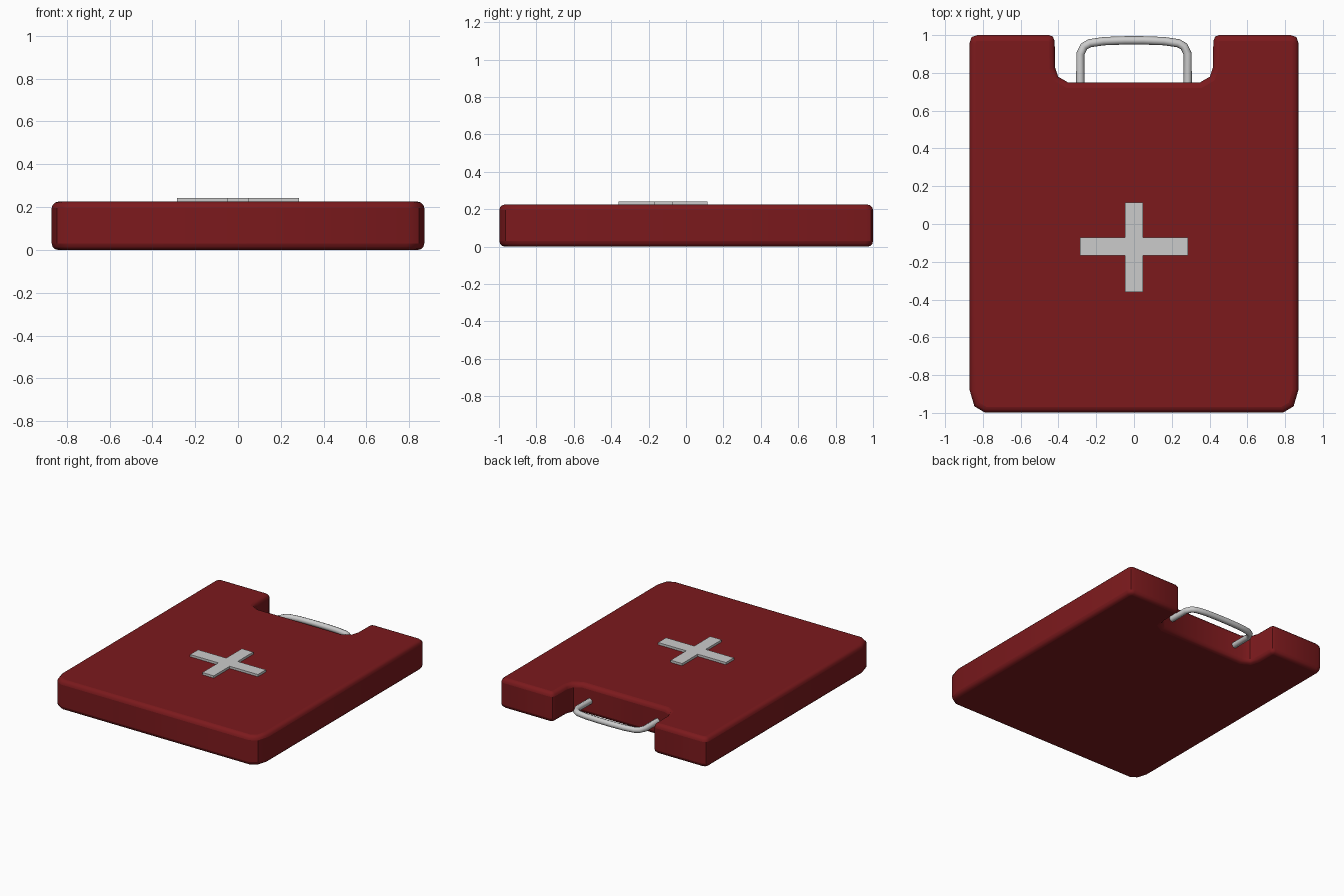
import bpy, bmesh, math
from mathutils import Vector

if "Cube" in bpy.data.objects:
    bpy.data.objects.remove(bpy.data.objects["Cube"])


def prism(name, outline, z0, z1):
    """Extrude a flat outline (counter-clockwise) between two heights."""
    bm = bmesh.new()
    face = bm.faces.new([bm.verts.new((x, y, z0)) for x, y in outline])
    ext = bmesh.ops.extrude_face_region(bm, geom=[face])
    verts = [g for g in ext["geom"] if isinstance(g, bmesh.types.BMVert)]
    bmesh.ops.translate(bm, verts=verts, vec=(0, 0, z1 - z0))
    bmesh.ops.recalc_face_normals(bm, faces=bm.faces)
    mesh = bpy.data.meshes.new(name)
    bm.to_mesh(mesh)
    bm.free()
    obj = bpy.data.objects.new(name, mesh)
    bpy.context.collection.objects.link(obj)
    return obj


def mirrored(half):
    """Close a right-hand half outline with its reflection."""
    return half + [(-x, y) for x, y in reversed(half)]


def smooth(obj, degrees):
    bpy.ops.object.select_all(action="DESELECT")
    obj.select_set(True)
    bpy.context.view_layer.objects.active = obj
    bpy.ops.object.shade_smooth_by_angle(angle=math.radians(degrees))


# Case body with a notch at the back for the handle
half = [(0.79, -0.998), (0.845, -0.965), (0.87, -0.88),
        (0.87, 0.96), (0.86, 0.99), (0.83, 1.0),
        (0.45, 1.0), (0.43, 0.992), (0.42, 0.97),
        (0.418, 0.83), (0.402, 0.78), (0.35, 0.75)]
body = prism("case_body", mirrored(half), 0.0, 0.225)
bevel = body.modifiers.new("rounded_rims", "BEVEL")
bevel.width = 0.03
bevel.segments = 3
bevel.limit_method = "ANGLE"
bevel.angle_limit = math.radians(60)
smooth(body, 40)
red = bpy.data.materials.new("dark_red")
red.diffuse_color = (0.2, 0.01, 0.012, 1)
red.use_nodes = True
red.node_tree.nodes["Principled BSDF"].inputs["Base Color"].default_value = red.diffuse_color
body.data.materials.append(red)

# Raised cross on the lid
cy, w = -0.12, 0.048
cross_half = [(w, cy - 0.24), (w, cy - w), (0.285, cy - w),
              (0.285, cy + w), (w, cy + w), (w, cy + 0.235)]
prism("cross_emblem", mirrored(cross_half), 0.21, 0.242)

# Carry handle: a bent rod swept along a path
rod = [(0.284, 0.72), (0.284, 0.90), (0.265, 0.94), (0.235, 0.957),
       (0.16, 0.968), (0.05, 0.972)]
path = mirrored(rod)
curve = bpy.data.curves.new("handle_path", "CURVE")
curve.dimensions = "3D"
curve.bevel_depth = 0.022
curve.bevel_resolution = 2
curve.use_fill_caps = True
spline = curve.splines.new("POLY")
spline.points.add(len(path) - 1)
for p, (x, y) in zip(spline.points, path):
    p.co = (x, y, 0.11, 1)
source = bpy.data.objects.new("handle_source", curve)
bpy.context.collection.objects.link(source)
bpy.context.view_layer.update()
mesh = bpy.data.meshes.new_from_object(
    source.evaluated_get(bpy.context.evaluated_depsgraph_get()))
bpy.data.objects.remove(source)
handle = bpy.data.objects.new("carry_handle", mesh)
bpy.context.collection.objects.link(handle)
smooth(handle, 50)
